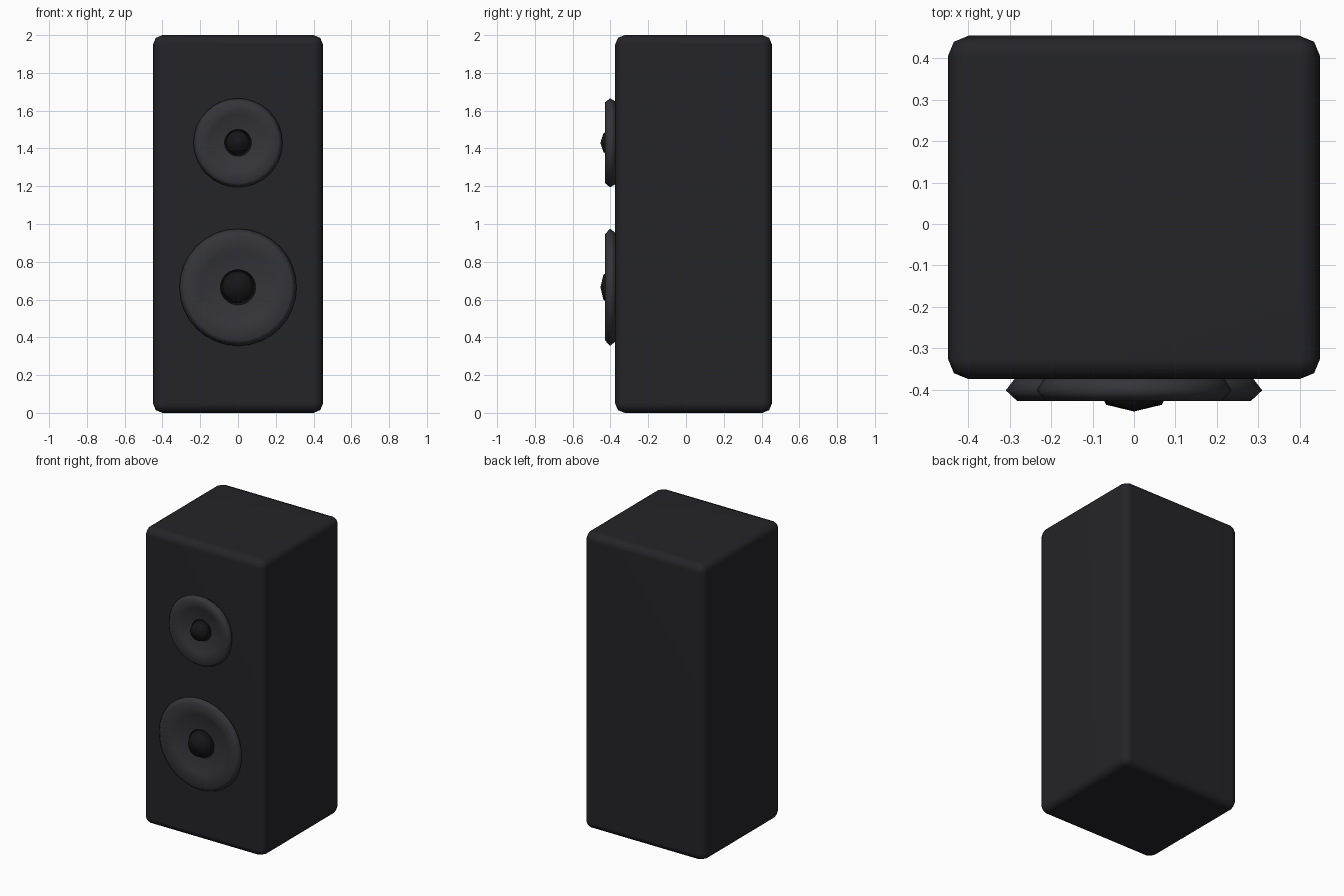
import bpy, bmesh
from math import cos, sin, tau

if "Cube" in bpy.data.objects:
    bpy.data.objects.remove(bpy.data.objects["Cube"])


def material(name, rgb):
    m = bpy.data.materials.new(name)
    m.diffuse_color = (*rgb, 1)
    m.use_nodes = True
    m.node_tree.nodes["Principled BSDF"].inputs["Base Color"].default_value = m.diffuse_color
    return m


CASE = material("cabinet_black", (0.018, 0.017, 0.021))
CONE = material("cone_grey", (0.036, 0.035, 0.042))
CAP = material("cap_black", (0.008, 0.008, 0.009))


def finish(name, bm, mat):
    bmesh.ops.recalc_face_normals(bm, faces=bm.faces)
    for f in bm.faces:
        f.smooth = True
    mesh = bpy.data.meshes.new(name)
    bm.to_mesh(mesh)
    bm.free()
    mesh.materials.append(mat)
    ob = bpy.data.objects.new(name, mesh)
    bpy.context.collection.objects.link(ob)
    return ob


def lathe(name, profile, scale, z, mat, sides=32):
    """Spin (radius, y) points around the y axis, closing both ends."""
    bm = bmesh.new()
    rings = [[bm.verts.new((r * scale * cos(tau * i / sides), y,
                            z + r * scale * sin(tau * i / sides)))
              for i in range(sides)] for r, y in profile]
    for a, b in zip(rings, rings[1:]):
        for i in range(sides):
            j = (i + 1) % sides
            bm.faces.new((a[i], a[j], b[j], b[i]))
    for ring in (rings[0], rings[-1]):
        bm.faces.new(ring)
    bmesh.ops.remove_doubles(bm, verts=bm.verts, dist=1e-5)
    return finish(name, bm, mat)


# Cabinet with softly bevelled edges
bm = bmesh.new()
bmesh.ops.create_cube(bm, size=1)
bmesh.ops.scale(bm, vec=(0.9, 0.83, 2), verts=bm.verts)
bmesh.ops.translate(bm, vec=(0, 0.04, 1), verts=bm.verts)
cabinet = finish("cabinet", bm, CASE)
bevel = cabinet.modifiers.new("bevel", 'BEVEL')
bevel.width = 0.05
bevel.segments = 2
cabinet.modifiers.new("weighted_normals", 'WEIGHTED_NORMAL')

# Drivers: raised rim with a concave cone, and a domed dust cap
cone = [(0.285, -0.37), (0.31, -0.402), (0.282, -0.428), (0.2, -0.405), (0.08, -0.385)]
cap = [(0.095, -0.385), (0.067, -0.437), (0.0001, -0.453)]
for label, z, scale in (("woofer", 0.665, 1.0), ("tweeter", 1.43, 0.76)):
    lathe(label + "_cone", cone, scale, z, CONE)
    lathe(label + "_dust_cap", cap, scale, z, CAP)
